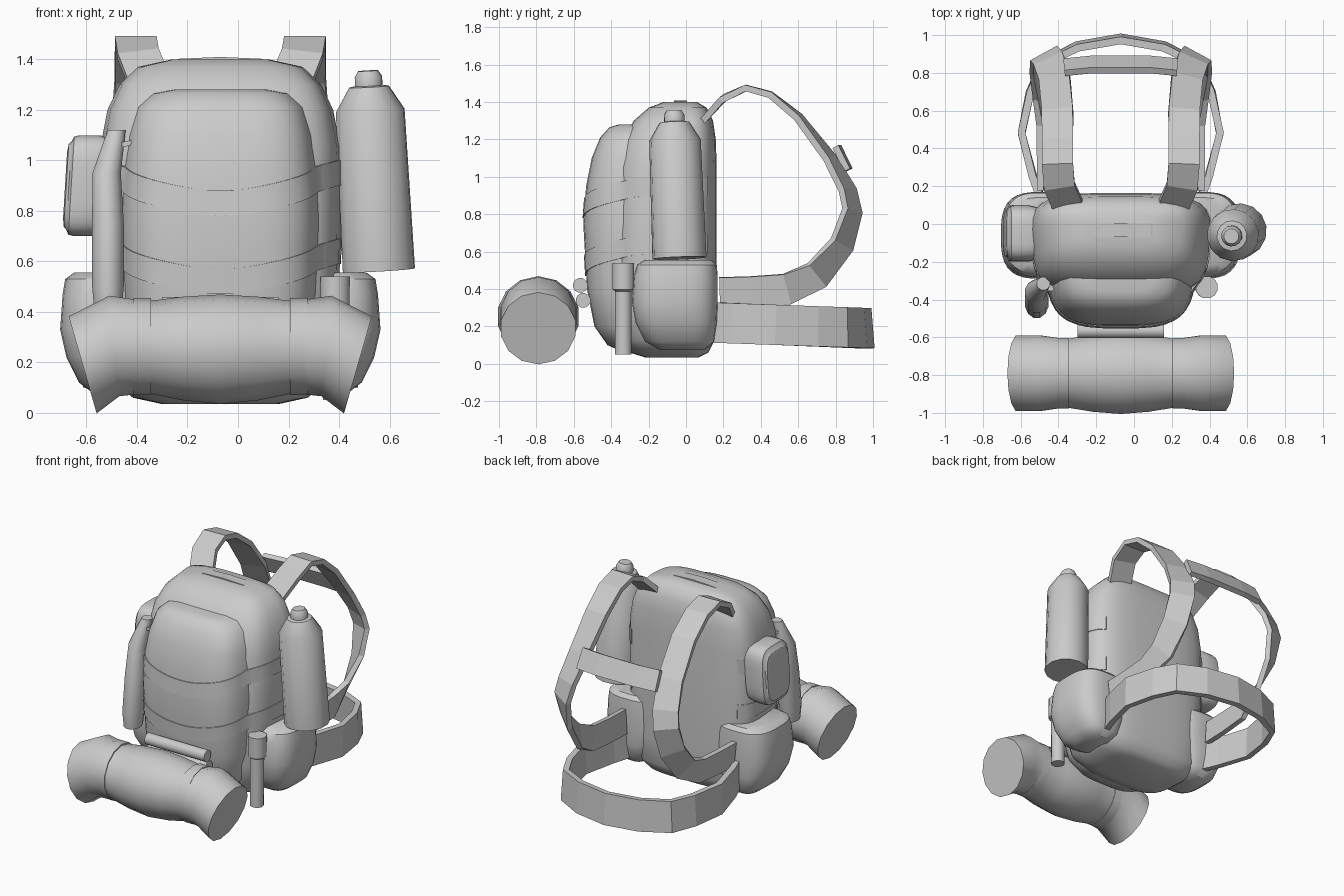
import bpy, bmesh, math
from mathutils import Vector, Matrix
from mathutils.bvhtree import BVHTree

if "Cube" in bpy.data.objects:
    bpy.data.objects.remove(bpy.data.objects["Cube"])

CX = -0.07  # middle of the pack
grey = bpy.data.materials.new("grey canvas")
grey.use_nodes = True
grey.diffuse_color = (0.6, 0.6, 0.6, 1)
grey.node_tree.nodes["Principled BSDF"].inputs["Base Color"].default_value = (0.6, 0.6, 0.6, 1)


def build(name, rings, closed=False, angle=40):
    """Skin a list of point rings into one object."""
    bm = bmesh.new()
    loops = [[bm.verts.new(p) for p in r] for r in rings]
    n = len(loops[0])
    pairs = list(zip(loops, loops[1:])) + ([(loops[-1], loops[0])] if closed else [])
    for a, b in pairs:
        for i in range(n):
            j = (i + 1) % n
            bm.faces.new((a[i], a[j], b[j], b[i]))
    if not closed:
        bm.faces.new(loops[0])
        bm.faces.new(loops[-1])
    bmesh.ops.recalc_face_normals(bm, faces=bm.faces)
    me = bpy.data.meshes.new(name)
    bm.to_mesh(me)
    bm.free()
    me.materials.append(grey)
    ob = bpy.data.objects.new(name, me)
    bpy.context.collection.objects.link(ob)
    if angle:
        bpy.ops.object.select_all(action='DESELECT')
        ob.select_set(True)
        bpy.context.view_layer.objects.active = ob
        bpy.ops.object.shade_smooth_by_angle(angle=math.radians(angle))
    return ob


def oval(cx, cy, hx, hy, z, n=4, count=32, taper=0):
    """Rounded-box outline; taper narrows the front."""
    pts = []
    for i in range(count):
        t = 2 * math.pi * (i + 0.5) / count
        c, s = math.cos(t), math.sin(t)
        x = math.copysign(abs(c) ** (2 / n), c)
        y = math.copysign(abs(s) ** (2 / n), s)
        pts.append(Vector((cx + hx * x * (1 + taper * (y - 1) / 2), cy + hy * y, z)))
    return pts


def bag(name, rows, cx=CX, **kw):
    """Rows of height, half width, front y and back y."""
    return build(name, [oval(cx, (a + b) / 2, w, (b - a) / 2, z, **kw) for z, w, a, b in rows])


def turned(name, rows, start, end, count=14):
    """Round part along an axis; rows are (distance 0-1, radius)."""
    start, end = Vector(start), Vector(end)
    q = (end - start).to_track_quat('Z', 'Y')
    return build(name, [[start.lerp(end, t) + q @ p for p in oval(0, 0, r, r, 0, 2, count)]
                        for t, r in rows])


def ribbon(name, path, wides, width, thick, closed=False):
    """Flat webbing along a path, with a width direction per point."""
    path = [Vector(p) for p in path]
    rings, last = [], len(path) - 1
    for i, p in enumerate(path):
        nxt = path[min(i + 1, last)]
        prv = path[max(i - 1, 0)]
        t = (nxt - prv).normalized()
        w = Vector(wides[i])
        w = (w - t * w.dot(t)).normalized()
        nrm = w.cross(t) * thick / 2
        w = w * width / 2
        rings.append([p + w + nrm, p - w + nrm, p - w - nrm, p + w - nrm])
    return build(name, rings, angle=0)


# Main compartment and front compartment
body = bag("main_compartment", [
    (0.035, 0.24, -0.22, 0.07), (0.06, 0.36, -0.30, 0.12), (0.13, 0.45, -0.36, 0.155),
    (0.3, 0.485, -0.4, 0.165), (0.7, 0.495, -0.4, 0.165), (1.05, 0.495, -0.38, 0.165),
    (1.2, 0.465, -0.34, 0.16), (1.3, 0.415, -0.28, 0.145), (1.37, 0.34, -0.2, 0.11),
    (1.4, 0.2, -0.12, 0.06)], n=3.6, taper=0.1)
front = bag("front_compartment", [
    (0.06, 0.2, -0.33, 0), (0.1, 0.32, -0.42, 0), (0.2, 0.39, -0.49, 0), (0.4, 0.43, -0.53, 0),
    (0.75, 0.445, -0.55, 0), (0.95, 0.435, -0.535, 0), (1.1, 0.41, -0.505, -0.02),
    (1.21, 0.37, -0.46, -0.06), (1.265, 0.3, -0.41, -0.1), (1.28, 0.21, -0.36, -0.14)], n=3.6, taper=0.2)

# Compression bands hugging the front and sides of both compartments
trees = [BVHTree.FromPolygons([v.co for v in o.data.vertices], [p.vertices for p in o.data.polygons])
         for o in (body, front)]


def hug(t, z, gap):
    d = Vector((math.cos(t), math.sin(t), 0))
    centre = Vector((CX, -0.15, z))
    hits = [h.ray_cast(centre + d * 2, -d)[3] for h in trees]
    return centre + d * (2 - min(h for h in hits if h) + gap)


for name, low in (("upper_band", 0.78), ("lower_band", 0.47)):
    rings = []
    for i in range(41):
        t = math.radians(147 + 246 * i / 40)
        rise = 0.12 * (1 if math.sin(t) > 0 else math.cos(t) ** 2)
        rings.append([hug(t, low + rise + h, g) for h, g in ((0, 0.006), (0.1, 0.006), (0.1, -0.01), (0, -0.01))])
    build(name, rings, angle=30)

# Lower side pouches
for side, label in ((1, "left"), (-1, "right")):
    bag(label + "_side_pouch", [
        (0.075, 0.08, -0.14, 0.1), (0.12, 0.14, -0.22, 0.15), (0.22, 0.19, -0.27, 0.165),
        (0.33, 0.215, -0.29, 0.17), (0.47, 0.205, -0.28, 0.17), (0.53, 0.195, -0.26, 0.165),
        (0.555, 0.16, -0.22, 0.14)], cx=CX + side * 0.42, n=3)

# Carry handle on top
ribbon("carry_handle", [(CX - 0.23, -0.03, 1.37), (CX - 0.16, -0.03, 1.395), (CX, -0.03, 1.402),
                        (CX + 0.16, -0.03, 1.395), (CX + 0.23, -0.03, 1.37)], [(0, 1, 0)] * 5, 0.07, 0.015)

# Shoulder straps, turning inward down the back and ending upright
strap = [(0.28, 0.10, 1.31), (0.325, 0.2, 1.42), (0.335, 0.32, 1.475), (0.335, 0.45, 1.44),
         (0.335, 0.6, 1.32), (0.35, 0.77, 1.1), (0.38, 0.865, 0.93), (0.4, 0.89, 0.82),
         (0.41, 0.835, 0.64), (0.41, 0.7, 0.475), (0.42, 0.54, 0.4), (0.42, 0.35, 0.385), (0.42, 0.18, 0.38)]
yaw = (0, 0, 0, 0.05, 0.15, 0.3, 0.45, 0.5, 0.4, 0.2, 0, 0, 0)
for side, label in ((1, "left"), (-1, "right")):
    path = [(CX + side * x, y, z) for x, y, z in strap]
    wides = []
    for i, k in enumerate(yaw):
        a = math.radians(min(max((i - 6) * 21, 0), 85))
        wides.append((side * math.cos(a), -k, math.sin(a)))
    ribbon(label + "_shoulder_strap", path, wides, 0.165, 0.035)

# Chest strap
ribbon("chest_strap", [(CX + x, 0.83 + 0.1 * (0.3 - abs(x)), 1.1) for x in (-0.3, -0.15, 0.15, 0.3)],
       [(0, -0.45, 0.9)] * 4, 0.14, 0.035)

# Hip belt
half = [(0.41, 0.1), (0.465, 0.25), (0.525, 0.48), (0.48, 0.7), (0.41, 0.85), (0.23, 0.94)]
belt = half + [(0, 0.98)] + [(-x, y) for x, y in reversed(half)]
ribbon("hip_belt", [(CX + x, y, 0.227 - 0.038 * y) for x, y in belt], [(0, -0.08, 1)] * len(belt), 0.215, 0.04)

# Bedroll with drooping ends
rolls = []
for x, z, r, lean in ((-0.545, 0.19, 0.2, 0.28), (-0.42, 0.265, 0.2, 0.1), (-0.29, 0.26, 0.182, 0),
                      (-0.15, 0.255, 0.205, 0), (0, 0.252, 0.217, 0), (0.15, 0.255, 0.205, 0),
                      (0.29, 0.26, 0.182, 0), (0.42, 0.265, 0.2, -0.1), (0.545, 0.19, 0.2, -0.28)):
    turn = Matrix.Rotation(-lean, 3, 'Y')
    rolls.append([Vector((CX + x, -0.79, z)) + turn @ Vector((0, p.x, p.y))
                  for p in oval(0, 0, r * 1.02, r, 0, 2, 14)])
build("bedroll", rolls, angle=50)

# Bedroll straps and the two rods that hold it
for side, label in ((1, "left"), (-1, "right")):
    x = CX + side * 0.31
    turned(label + "_bedroll_strap", [(0, 0.18), (0, 0.192), (1, 0.192), (1, 0.18)],
           (x - 0.035, -0.79, 0.262), (x + 0.035, -0.79, 0.262))
for label, y, z in (("upper", -0.565, 0.42), ("lower", -0.55, 0.34)):
    turned(label + "_rod", [(0, 0.04), (1, 0.04)], (CX - 0.23, y, z), (CX + 0.23, y, z), 12)

# Drinking bottle
turned("bottle", [(0, 0.145), (0.8, 0.138), (0.92, 0.08), (0.925, 0.055), (0.97, 0.055), (1, 0.04)],
       (0.558, -0.035, 0.565), (0.515, -0.065, 1.355))

# Torch
turned("torch", [(0, 0.045), (0.69, 0.045), (0.71, 0.06), (1, 0.06)], (0.38, -0.335, 0.05), (0.385, -0.335, 0.54), 12)

# Small rounded case on the right side, with a raised lid
case = []
for x, hy, hz in ((-0.52, 0.14, 0.19), (-0.56, 0.15, 0.2), (-0.64, 0.15, 0.2), (-0.66, 0.145, 0.195),
                  (-0.67, 0.125, 0.175), (-0.68, 0.12, 0.165), (-0.685, 0.09, 0.13)):
    case.append([Vector((x + 0.06 * (p.y - 0.9), p.x, p.y)) for p in oval(-0.05, 0.9, hy, hz, 0, 4, 28)])
build("side_case", case, angle=35)

# Sheath leaning against the right front corner
rows = ((0.4, -0.515, -0.42, 0.055, 0.07), (0.5, -0.515, -0.415, 0.065, 0.085), (0.75, -0.515, -0.39, 0.065, 0.08),
        (0.95, -0.52, -0.36, 0.058, 0.065), (1.08, -0.49, -0.325, 0.042, 0.042), (1.12, -0.48, -0.315, 0.036, 0.036))
build("sheath", [oval(x, y, hx, hy, z, 2, 12) for z, x, y, hx, hy in rows], angle=50)
ribbon("sheath_loop", [(-0.51, -0.32, 1.05), (-0.38, -0.32, 1.08)], [(0, 1, 0)] * 2, 0.07, 0.02)
